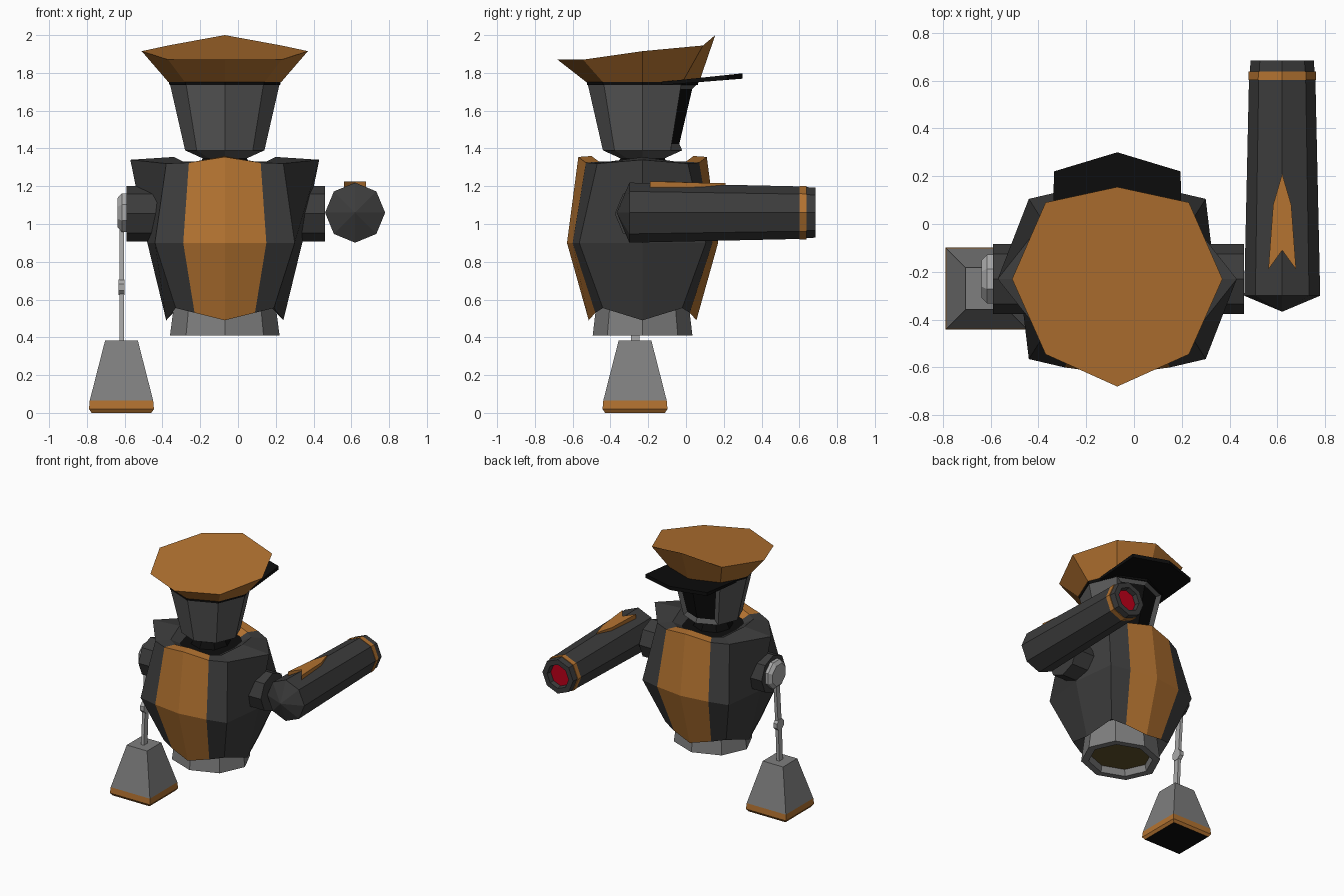
import bpy, bmesh
from math import sin, cos, pi
from mathutils import Vector

if "Cube" in bpy.data.objects:
    bpy.data.objects.remove(bpy.data.objects["Cube"])

CX, CY = -0.07, -0.23          # body axis


def mat(name, r, g, b):
    m = bpy.data.materials.new(name)
    m.diffuse_color = (r, g, b, 1)
    m.use_nodes = True
    m.node_tree.nodes["Principled BSDF"].inputs["Base Color"].default_value = m.diffuse_color
    return m


ORANGE = mat("orange", 0.45, 0.17, 0.03)
DARK = mat("dark_grey", 0.045, 0.045, 0.045)
MID = mat("mid_grey", 0.10, 0.10, 0.10)
LIGHT = mat("light_grey", 0.21, 0.21, 0.21)
PALE = mat("pale_grey", 0.4, 0.4, 0.4)
BLACK = mat("black", 0.004, 0.004, 0.004)
RED = mat("red", 0.5, 0.0, 0.01)
OLIVE = mat("olive", 0.12, 0.085, 0.025)


def loft(name, rings, mats, pick=None, edit=None):
    """Skin closed rings; pick(row, column) gives a material slot, row -1 / 'end' are caps."""
    bm = bmesh.new()
    n = len(rings[0])
    pick = pick or (lambda r, c: 0)
    vs = [[bm.verts.new(p) for p in ring] for ring in rings]
    grid = {}
    for r in range(len(rings) - 1):
        for c in range(n):
            d = (c + 1) % n
            f = bm.faces.new((vs[r][c], vs[r][d], vs[r + 1][d], vs[r + 1][c]))
            f.material_index = pick(r, c)
            grid[r, c] = f
    for ring, key in ((vs[0], -1), (vs[-1], 'end')):
        if (ring[0].co - ring[1].co).length > 1e-4:
            bm.faces.new(ring).material_index = pick(key, 0)
    if not edit:
        bmesh.ops.remove_doubles(bm, verts=bm.verts[:], dist=1e-4)
    bmesh.ops.recalc_face_normals(bm, faces=bm.faces[:])
    if edit:
        edit(bm, grid)
    me = bpy.data.meshes.new(name)
    bm.to_mesh(me)
    bm.free()
    for m in mats:
        me.materials.append(m)
    ob = bpy.data.objects.new(name, me)
    bpy.context.collection.objects.link(ob)
    return ob


def turned(name, profile, mats, axis='z', at=(CX, CY, 0), n=8, turn=0.0, sy=1.0, **kw):
    """Polygonal turning: profile is (position along axis, radius)."""
    rings = []
    for t, r in profile:
        ring = []
        for k in range(n):
            a = 2 * pi * k / n + turn
            u, v = r * cos(a), r * sin(a) * sy
            p = {'z': (u, v, t), 'y': (u, t, v), 'x': (t, u, v)}[axis]
            ring.append(Vector(at) + Vector(p))
        rings.append(ring)
    return loft(name, rings, mats, **kw)


# torso shell: quarter outlines mirrored into 12-sided rings
def mirrored(front, edge, corner, side):
    q = [front, edge, corner, side]
    half = q + [(x, -y, z) for x, y, z in q[2::-1]]
    full = half + [(-x, y, z) for x, y, z in half[5:0:-1]]
    return [(x + CX, y + CY, z) for x, y, z in full]


low = ((0, -.285, .49), (.16, -.25, .53), (.26, -.21, .555), (.31, 0, .49))
shell = [
    mirrored(*[(x * .8, y * .8, .60) for x, y, z in low]),
    mirrored(*low),
    mirrored((0, -.40, .90), (.22, -.37, .90), (.37, -.335, .90), (.41, 0, .90)),
    mirrored((0, -.34, 1.355), (.19, -.30, 1.325), (.31, -.24, 1.32), (.50, 0, 1.34)),
    mirrored((0, -.27, 1.36), (.15, -.23, 1.33), (.22, -.18, 1.33), (.27, 0, 1.355)),
    mirrored((0, -.22, 1.31), (.12, -.19, 1.30), (.17, -.14, 1.30), (.20, 0, 1.31)),
]
loft("torso", shell, [DARK, ORANGE, BLACK],
     pick=lambda r, c: 2 if r == 'end' else int(r > 0 and c in (0, 5, 6, 11)))

# waist skirt with a recessed underside
turned("waist_skirt", [(.64, .26), (.41, .29), (.41, .235), (.46, .225)], [LIGHT, OLIVE],
       sy=.91, pick=lambda r, c: int(r == 'end'))
turned("neck", [(1.27, .16), (1.36, .11)], [BLACK])


# head with a dark recessed face opening at the visor side
def face_opening(bm, grid):
    faces = [grid[1, 1], grid[1, 2]]
    for f in faces:
        f.material_index = 1
    res = bmesh.ops.inset_region(bm, faces=faces, thickness=.03, depth=-.02,
                                 use_even_offset=True, use_boundary=True)
    for f in res["faces"]:
        f.material_index = 0


turned("head", [(1.34, .10), (1.39, .21), (1.74, .29)], [MID, BLACK], edit=face_opening)

# cap: band, tilted crown, visor
turned("cap_band", [(1.735, .293), (1.757, .297)], [BLACK])
right = [(0, -.45, 1.87), (.30, -.315, 1.87), (.44, 0, 1.915), (.30, .32, 1.945), (0, .385, 2.0)]
crown = right + [(-x, y, z) for x, y, z in right[3:0:-1]]
base = [(.30 * sin(pi * k / 4), -.30 * cos(pi * k / 4), 1.753) for k in range(8)]
loft("cap_crown", [[(x + CX, y + CY, z) for x, y, z in ring] for ring in (base, crown)], [ORANGE])

half = [(.27, -.02, 1.74), (.265, .225, 1.765), (0, .53 - .23, 1.775)]
plan = [(.27, .10), (.265, .45), (0, .53), (-.265, .45), (-.27, .10), (0, .15)]
visor = [[(x + CX, y + CY, lift + y * k) for x, y in plan]
         for lift, k in ((1.727, .08), (1.742, .105))]
loft("cap_visor", visor, [BLACK])

# shoulder stubs
for side, outer in (("right", .53), ("left", -.52)):
    s = 1 if outer > 0 else -1
    turned(side + "_shoulder", [(s * .25, .147), (outer, .147)], [DARK],
           axis='x', at=(CX, CY, 1.055))

# cannon arm: barrel, band, muzzle with a red bore
GUN = (.62, 0, 1.06)
turned("cannon_barrel", [(-.367, 0), (-.30, .159), (.605, .139)], [DARK], axis='y', at=GUN)
turned("cannon_band", [(.602, .142), (.638, .141)], [ORANGE], axis='y', at=GUN)
turned("cannon_muzzle", [(.63, .136), (.685, .132), (.685, .092), (.65, .085)], [DARK, RED],
       axis='y', at=GUN, pick=lambda r, c: int(r == 'end'))
flame = [(0, .21), (.038, .08), (.058, -.19), (0, -.11), (-.058, -.19), (-.038, .08)]
loft("cannon_flame", [[(.62 + x, y, z - .008 * (y > 0)) for x, y in flame] for z in (1.18, 1.226)],
     [ORANGE])

# thin arm: shoulder disc, two rods, elbow
turned("thin_arm_disc", [(-.58, .11), (-.615, .11), (-.637, .085)], [PALE],
       axis='x', at=(0, CY, 1.06), turn=pi / 8)
turned("thin_arm_elbow", [(-.632, .045), (-.60, .045)], [PALE],
       axis='x', at=(0, -.255, .665), turn=pi / 8)


def rod(name, y0, z0, y1, z1):
    w, d = .012, .022
    loft(name, [[(-.615 + a * w, y + b * d, z) for a, b in ((-1, -1), (1, -1), (1, 1), (-1, 1))]
                for y, z in ((y0, z0), (y1, z1))], [PALE])


rod("thin_arm_upper", CY, 1.0, -.255, .665)
rod("thin_arm_lower", -.255, .665, -.27, .37)

# square weight hanging from the thin arm, orange rim and black sole
R2 = 2 ** .5
turned("hand_weight", [(0, .158 * R2), (.02, .172 * R2), (.065, .168 * R2), (.382, .087 * R2)],
       [LIGHT, ORANGE, BLACK], at=(-.617, -.27, 0), n=4, turn=pi / 4,
       pick=lambda r, c: {-1: 2, 0: 1, 1: 1}.get(r, 0))
